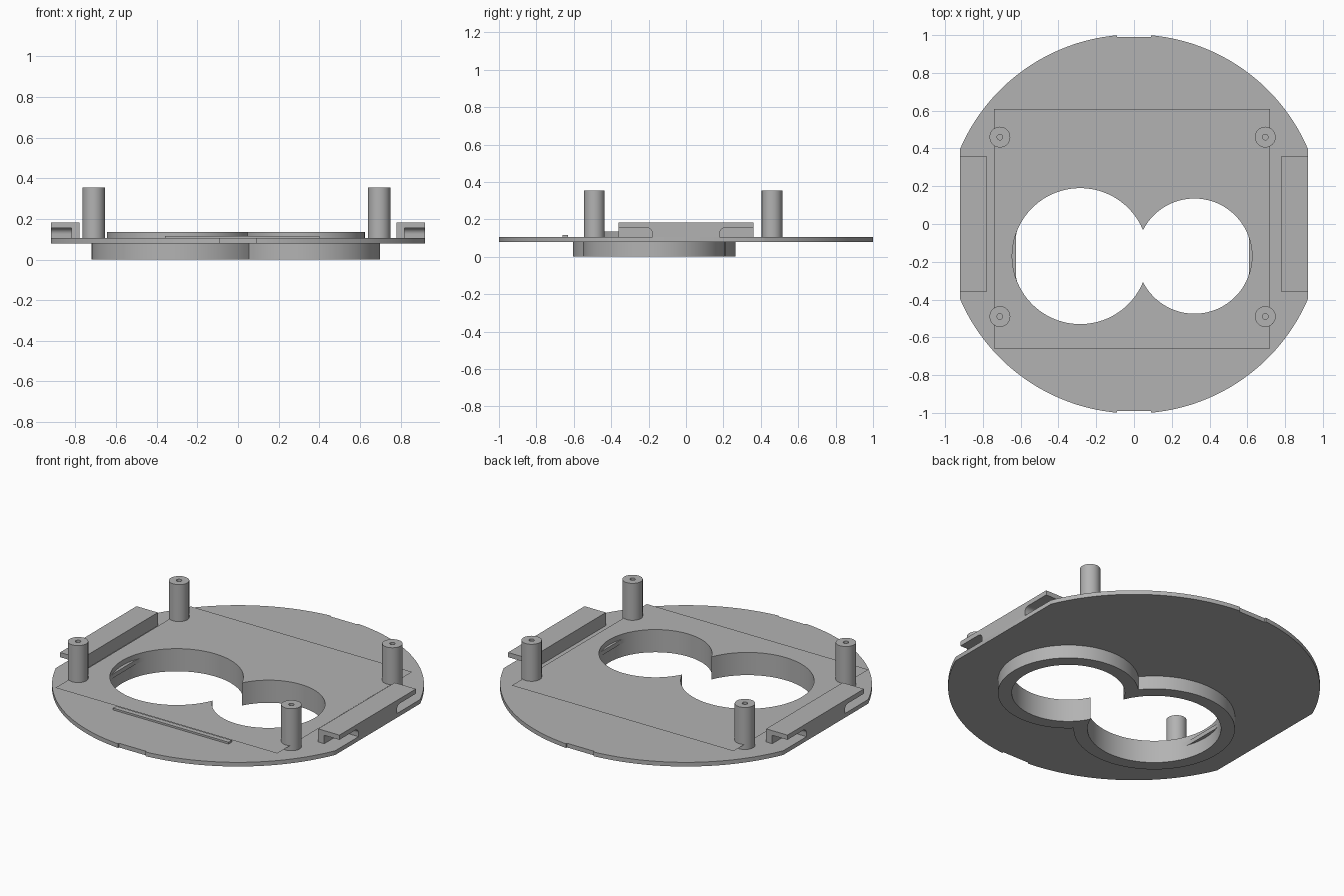
import bpy, bmesh
from math import sin, cos, pi, acos, sqrt, radians

if "Cube" in bpy.data.objects:
    bpy.data.objects.remove(bpy.data.objects["Cube"])

grey = bpy.data.materials.new("plain_grey")
grey.use_nodes = True
GREY = (0.45, 0.45, 0.45, 1)
grey.diffuse_color = GREY
grey.node_tree.nodes["Principled BSDF"].inputs["Base Color"].default_value = GREY


def finish(name, mesh):
    ob = bpy.data.objects.new(name, mesh)
    bpy.context.collection.objects.link(ob)
    mesh.materials.clear()
    mesh.materials.append(grey)
    bpy.ops.object.select_all(action='DESELECT')
    ob.select_set(True)
    bpy.context.view_layer.objects.active = ob
    bpy.ops.object.shade_smooth_by_angle(angle=radians(30))
    return ob


def slab(name, outlines, z0, z1, fill='BOTH'):
    """Extrude flat outlines (later ones are holes) from z0 to z1."""
    cu = bpy.data.curves.new(name + "_outline", 'CURVE')
    cu.dimensions = '2D'
    cu.fill_mode = fill
    cu.extrude = (z1 - z0) / 2
    for pts in outlines:
        sp = cu.splines.new('POLY')
        sp.points.add(len(pts) - 1)
        for p, (x, y) in zip(sp.points, pts):
            p.co = (x, y, 0, 1)
        sp.use_cyclic_u = True
    tmp = bpy.data.objects.new(name + "_tmp", cu)
    bpy.context.collection.objects.link(tmp)
    dg = bpy.context.evaluated_depsgraph_get()
    mesh = bpy.data.meshes.new_from_object(tmp.evaluated_get(dg))
    bpy.data.objects.remove(tmp)
    bm = bmesh.new()
    bm.from_mesh(mesh)
    bmesh.ops.remove_doubles(bm, verts=bm.verts, dist=1e-5)
    bmesh.ops.translate(bm, verts=bm.verts, vec=(0, 0, (z0 + z1) / 2))
    bmesh.ops.recalc_face_normals(bm, faces=bm.faces)
    bm.to_mesh(mesh)
    bm.free()
    return finish(name, mesh)


def prism(name, section, x0, x1):
    """Extrude a y-z section along x."""
    bm = bmesh.new()
    f = bm.faces.new([bm.verts.new((x0, y, z)) for y, z in section])
    ext = bmesh.ops.extrude_face_region(bm, geom=[f])
    vs = [v for v in ext["geom"] if isinstance(v, bmesh.types.BMVert)]
    bmesh.ops.translate(bm, verts=vs, vec=(x1 - x0, 0, 0))
    bmesh.ops.recalc_face_normals(bm, faces=bm.faces)
    mesh = bpy.data.meshes.new(name)
    bm.to_mesh(mesh)
    bm.free()
    return finish(name, mesh)


def arc(cx, cy, r, a0, a1, n):
    return [(cx + r * cos(a0 + (a1 - a0) * i / n),
             cy + r * sin(a0 + (a1 - a0) * i / n)) for i in range(n + 1)]


def rect(x0, x1, y0, y1):
    return [(x0, y0), (x1, y0), (x1, y1), (x0, y1)]


XL, XR, CY = -0.285, 0.32, -0.17


def twin_circle(rl, rr):
    """Outline of two overlapping circles."""
    d = XR - XL
    m = (d * d + rl * rl - rr * rr) / (2 * d)
    al, ar = acos(m / rl), acos((d - m) / rr)
    left = arc(XL, CY, rl, al, 2 * pi - al, 72)
    right = arc(XR, CY, rr, ar - pi, pi - ar, 72)
    return left + right[1:-1]


BOTTOM, TOP, LID = 0.08, 0.105, 0.135
hole = twin_circle(0.36, 0.305)

# Round base plate with flat sides and shallow end notches
R, SIDE, NOTCH, END = 1.003, 0.92, 0.09, 0.99
a_side, a_notch = acos(SIDE / R), acos(NOTCH / R)
quarter = arc(0, 0, R, a_side, a_notch, 40) + [(NOTCH, END)]
half = quarter + [(-x, y) for x, y in reversed(quarter)]
plate = half + [(-x, -y) for x, y in half]
clipped_hole = [(min(max(x, -0.625), 0.61), y) for x, y in hole]
slab("base_plate", [plate, clipped_hole], BOTTOM, TOP)

# Collar under the plate and thin wall above it
slab("lower_collar", [twin_circle(0.435, 0.38), hole], 0, BOTTOM)
slab("opening_wall", [hole], TOP, LID, 'NONE')

# Thin raised sheet around the opening and its small front strip
slab("raised_sheet", [rect(-0.74, 0.72, -0.66, 0.61), hole], LID, LID)
slab("front_strip", [rect(-0.36, 0.40, -0.66, -0.63)], TOP, 0.116)

# Four hollow posts
for y, end in ((-0.49, "front"), (0.46, "back")):
    for x, side in ((-0.71, "right"), (0.695, "left")):
        outer = arc(x, y, 0.055, 0, 2 * pi, 40)[:-1]
        bore = arc(x, y, 0.015, 0, 2 * pi, 20)[:-1]
        slab(f"{end}_{side}_post", [outer, bore], TOP, 0.355)

# Side brackets, undercut at both ends with a rounded corner
L, CUT, ROOF, H, F = 0.36, 0.18, 0.155, 0.183, 0.03
fillet = arc(CUT + F, ROOF - F, F, pi, pi / 2, 8)
edge = [(CUT, TOP)] + fillet + [(L, ROOF), (L, H)]
section = edge + [(-y, z) for y, z in reversed(edge)]
for s, side in ((-1, "right"), (1, "left")):
    prism(f"{side}_bracket", section, s * 0.82, s * SIDE)
    prism(f"{side}_bracket_wall", rect(-L, L, TOP, H), s * 0.78, s * 0.82)
